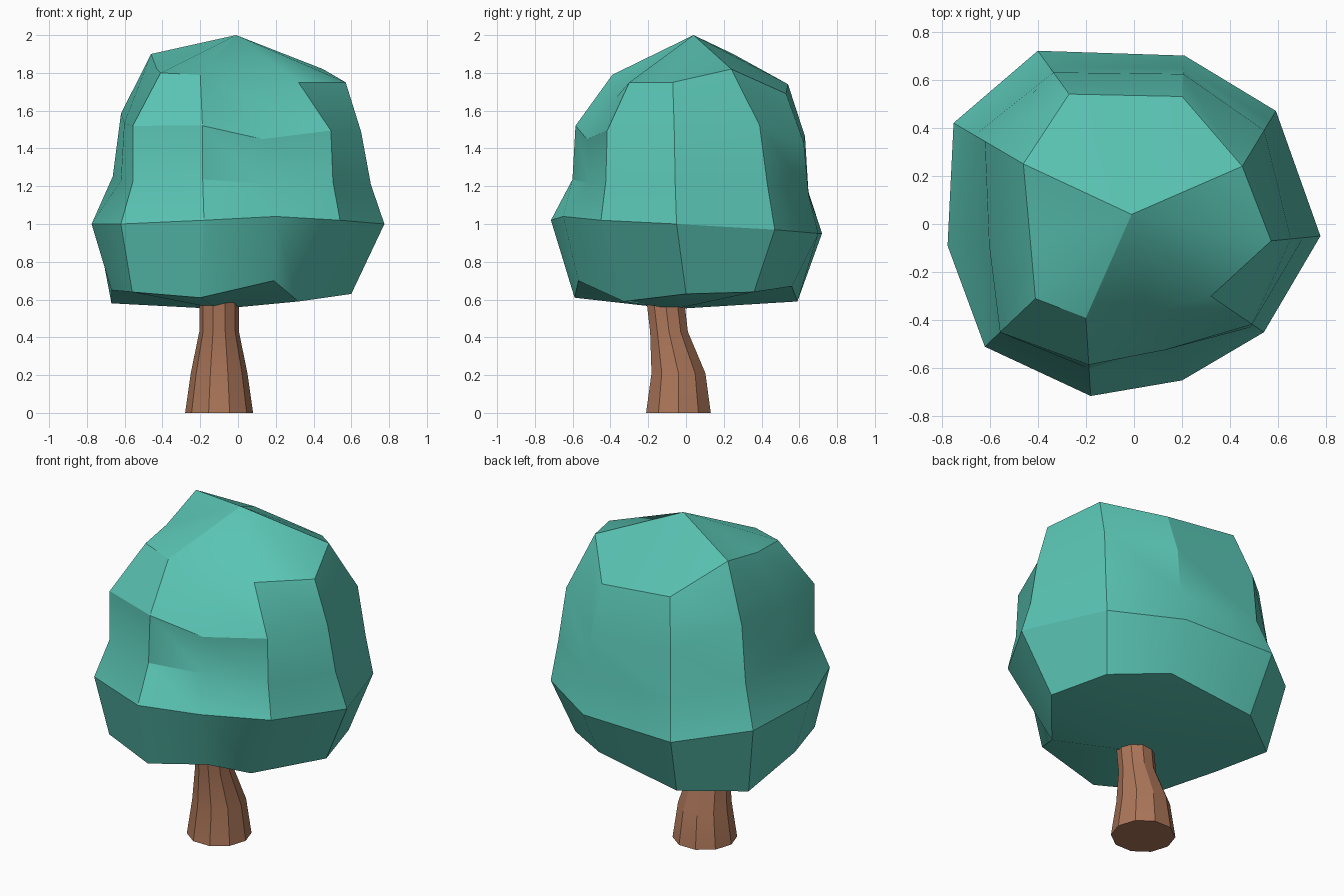
import bpy, bmesh, math
from mathutils import Vector

if "Cube" in bpy.data.objects:
    bpy.data.objects.remove(bpy.data.objects["Cube"])


def loft(name, rings, start, end, colour):
    """Skin equal-sized rings, closing each end with a fan or an n-gon."""
    bm = bmesh.new()
    loops = [[bm.verts.new(p) for p in ring] for ring in rings]
    n = len(loops[0])
    for a, b in zip(loops, loops[1:]):
        for i in range(n):
            j = (i + 1) % n
            bm.faces.new((a[i], a[j], b[j], b[i]))
    for loop, tip in ((loops[0], start), (loops[-1], end)):
        if tip is None:
            bm.faces.new(loop)
            continue
        v = bm.verts.new(tip)
        for i in range(n):
            bm.faces.new((loop[i], loop[(i + 1) % n], v))
    bmesh.ops.recalc_face_normals(bm, faces=bm.faces)
    mesh = bpy.data.meshes.new(name)
    bm.to_mesh(mesh)
    bm.free()
    obj = bpy.data.objects.new(name, mesh)
    bpy.context.collection.objects.link(obj)
    mat = bpy.data.materials.new(name + "_colour")
    mat.diffuse_color = colour
    mat.use_nodes = True
    mat.node_tree.nodes["Principled BSDF"].inputs["Base Color"].default_value = mat.diffuse_color
    mesh.materials.append(mat)
    bpy.ops.object.select_all(action='DESELECT')
    obj.select_set(True)
    bpy.context.view_layer.objects.active = obj
    bpy.ops.object.shade_smooth_by_angle(angle=math.radians(30))
    return obj


# Trunk: bent ten-sided taper (centre y, radius, z)
trunk_rings = []
for cy, r, z in ((-.04, .18, 0), (-.04, .15, .21), (-.09, .105, .43), (-.11, .105, .60)):
    trunk_rings.append([(-.10 + r * math.cos(math.tau * i / 10),
                         cy + r * math.sin(math.tau * i / 10), z) for i in range(10)])
loft("trunk", trunk_rings, None, None, (.41, .18, .10, 1))

# Foliage: irregular ten-sided base, waist and crown outlines
base = [(-.35, .59, .59), (.20, .56, .67), (.50, .36, .64), (.60, 0, .63), (.32, -.33, .59),
        (.19, -.57, .70), (-.20, -.59, .61), (-.56, -.45, .64), (-.67, -.10, .65), (-.67, .35, .58)]
waist = [(-.40, .72, .95), (.21, .70, .95), (.59, .47, .97), (.775, -.05, 1.0), (.54, -.45, 1.02),
         (.20, -.65, 1.04), (-.18, -.715, 1.02), (-.62, -.51, 1.0), (-.775, -.09, 1.0), (-.75, .42, 1.0)]
crown = [(-.27, .54, 1.74), (.20, .53, 1.69), (.45, .24, 1.82), (.57, -.07, 1.75), (.32, -.30, 1.75),
         (.04, -.37, 1.67), (-.20, -.39, 1.79), (-.41, -.31, 1.80), (-.43, -.08, 1.82), (-.46, .25, 1.90)]

# Shoulder rings: how far each column leans from waist to crown
lean_low = (.40, .30, .17, .35, .17, .50, .35, .30, .45, .30)
lean_high = (.50, .45, .35, .60, .22, .45, .40, .30, .50, .45)


def shoulder(lean, rise):
    ring = []
    for w, c, t in zip(waist, crown, lean):
        p = Vector(w).lerp(Vector(c), t)
        p.z = w[2] + (c[2] - w[2]) * rise
        ring.append(p)
    return ring


loft("foliage", [base, waist, shoulder(lean_low, .28), shoulder(lean_high, .65), crown],
     (-.10, -.06, .55), (-.01, .04, 2.0), (.10, .55, .45, 1))
